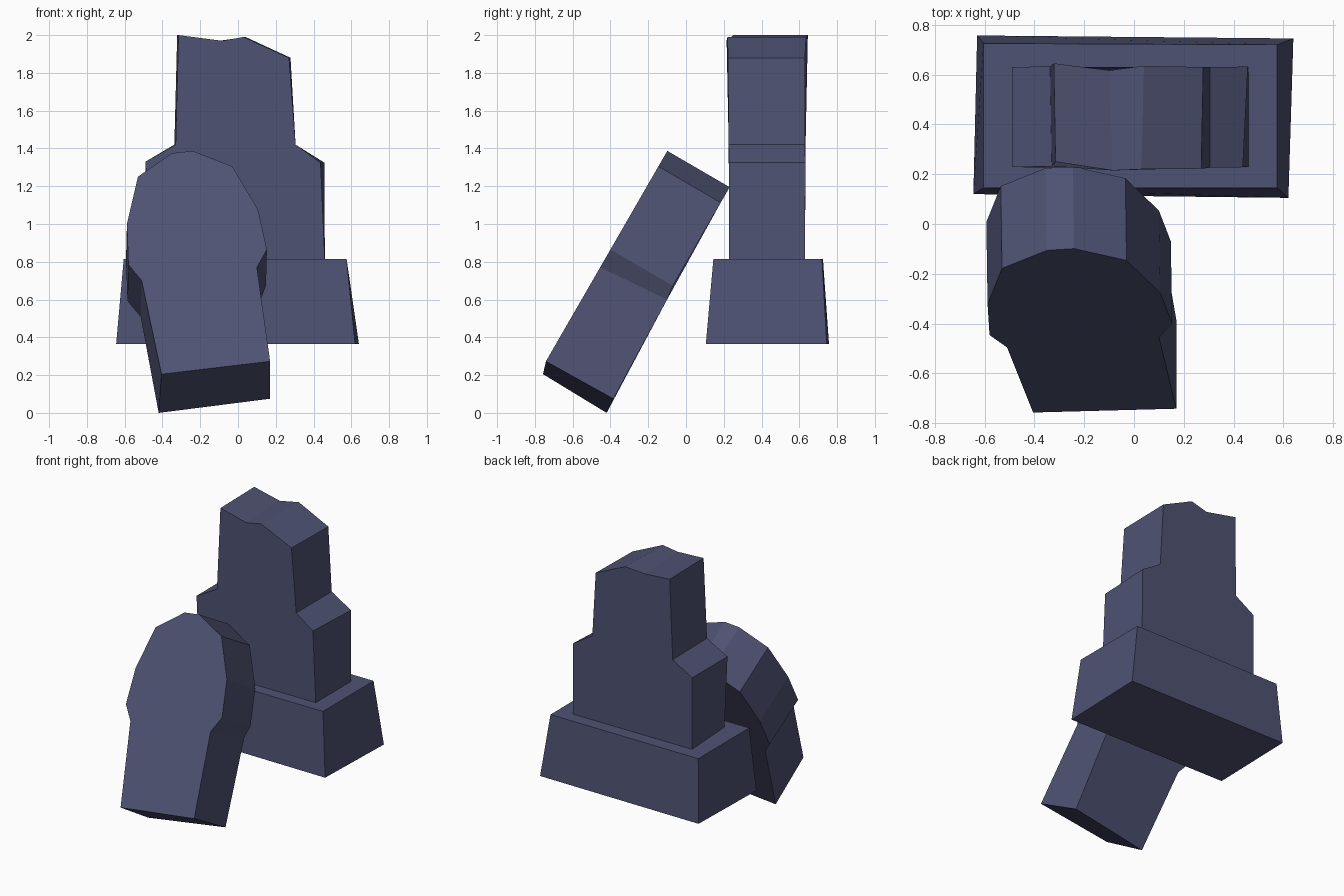
import bpy, bmesh

stone = bpy.data.materials.new("slate blue stone")
stone.diffuse_color = (0.078, 0.085, 0.17, 1)


def loft(name, ring_a, ring_b):
    """Solid between two matching closed outlines."""
    bm = bmesh.new()
    a = [bm.verts.new(p) for p in ring_a]
    b = [bm.verts.new(p) for p in ring_b]
    n = len(a)
    bm.faces.new(a)
    bm.faces.new(b[::-1])
    for i in range(n):
        j = (i + 1) % n
        bm.faces.new((a[j], a[i], b[i], b[j]))
    bmesh.ops.recalc_face_normals(bm, faces=bm.faces)
    mesh = bpy.data.meshes.new(name)
    bm.to_mesh(mesh)
    bm.free()
    mesh.materials.append(stone)
    ob = bpy.data.objects.new(name, mesh)
    bpy.context.collection.objects.link(ob)
    return ob


# Tapered plinth, slightly uneven at the foot
foot = [(-0.645, 0.12), (0.62, 0.105), (0.64, 0.745), (-0.63, 0.757)]
head = [(-0.605, 0.145), (0.575, 0.145), (0.575, 0.72), (-0.605, 0.725)]
loft("plinth", [(x, y, 0.365) for x, y in foot],
     [(x, y, 0.815) for x, y in head])

# Shouldered upright stone with a broken top: front and back outlines
upright_front = [
    (-0.465, 0.228, 0.80), (0.46, 0.228, 0.80), (0.437, 0.228, 1.325),
    (0.305, 0.226, 1.42), (0.27, 0.222, 1.88), (0.03, 0.22, 1.99),
    (-0.085, 0.215, 1.97), (-0.315, 0.25, 2.0), (-0.33, 0.232, 1.42),
    (-0.49, 0.228, 1.33)]
upright_back = [
    (-0.49, 0.63, 0.80), (0.46, 0.63, 0.80), (0.457, 0.632, 1.325),
    (0.305, 0.63, 1.42), (0.278, 0.63, 1.88), (0.04, 0.635, 1.99),
    (-0.10, 0.617, 1.97), (-0.322, 0.645, 2.0), (-0.337, 0.633, 1.42),
    (-0.49, 0.63, 1.33)]
loft("upright_stone", upright_front, upright_back)

# Round-topped slab leaning back 30 degrees, with notched sides
outline = [
    (-0.405, 0.205), (0.17, 0.273), (0.10, 0.77), (0.153, 0.865),
    (0.105, 1.08), (-0.03, 1.305), (-0.24, 1.387), (-0.35, 1.375),
    (-0.53, 1.25), (-0.588, 1.0), (-0.58, 0.785), (-0.51, 0.70)]
front = [(x, max(-0.757, -0.10 + (z - 1.385) * 0.577), z) for x, z in outline]
back = [(x - 0.005, y + 0.33, z - 0.192) for x, y, z in front]
back[0] = (-0.42, -0.42, 0.0)
back[1] = (0.17, -0.385, 0.075)
back[2] = (0.12, -0.10, 0.60)
loft("leaning_slab", front, back)
